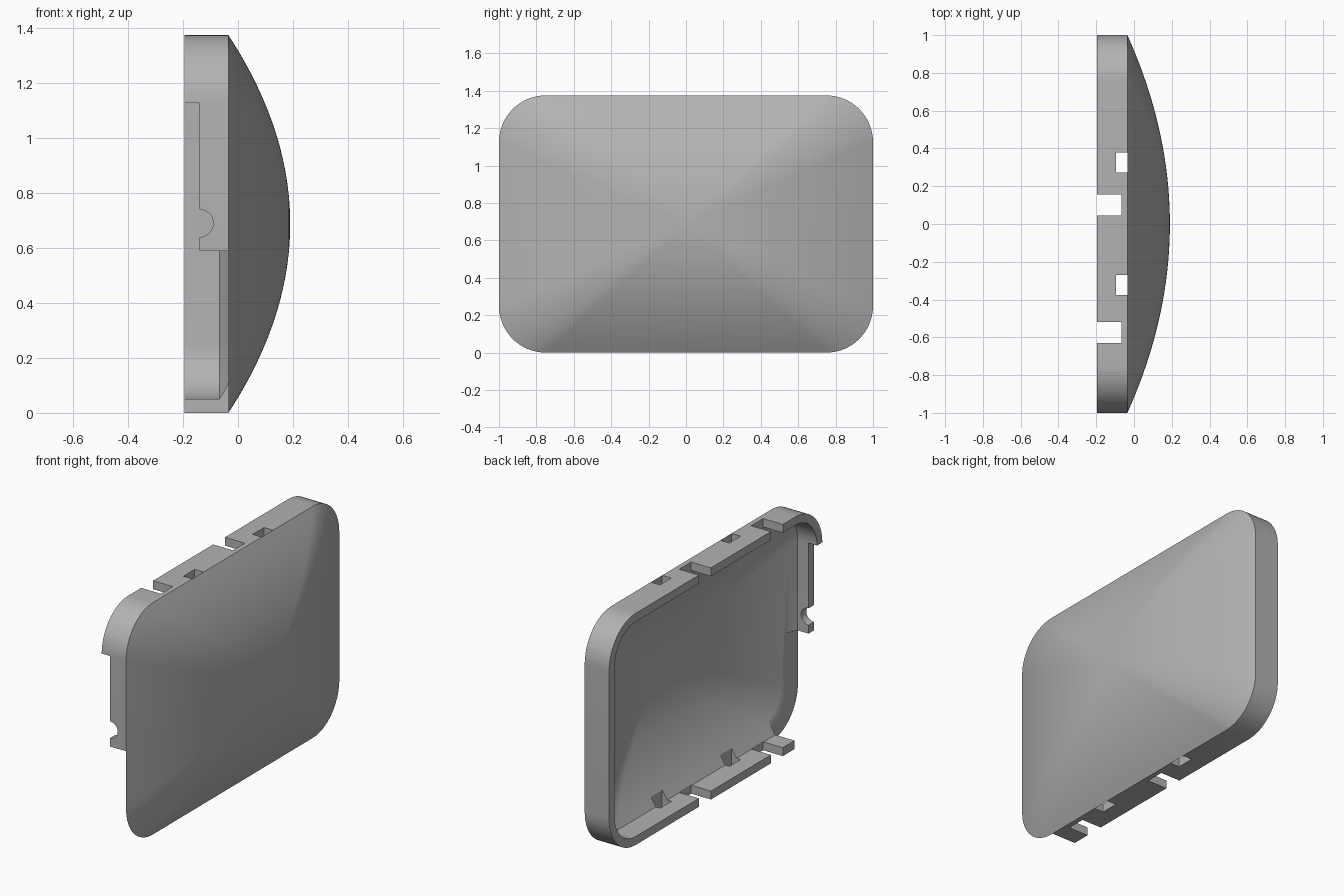
import bpy, bmesh, math

cube = bpy.data.objects.get("Cube")
if cube:
    bpy.data.objects.remove(cube, do_unlink=True)

# One flat grey for the whole cover
grey = bpy.data.materials.new("grey plastic")
grey.use_nodes = True
COLOUR = (0.45, 0.45, 0.45, 1)
grey.diffuse_color = COLOUR
grey.node_tree.nodes["Principled BSDF"].inputs["Base Color"].default_value = COLOUR

HALF_Y, HALF_Z, RADIUS, WALL = 1.0, 0.6875, 0.25, 0.05
BACK, SEAM, APEX = -0.195, -0.035, 0.19
INNER_SEAM = -0.068
STEPS, CORNER = 20, 16


def outline(inset):
    """Rounded rectangle as (y, z) offsets from the centre."""
    r = RADIUS - inset
    pts = []
    for q, (sy, sz) in enumerate([(1, 1), (-1, 1), (-1, -1), (1, -1)]):
        for i in range(CORNER + 1):
            a = (q + i / CORNER) * math.pi / 2
            pts.append((sy * (HALF_Y - RADIUS) + r * math.cos(a),
                        sz * (HALF_Z - RADIUS) + r * math.sin(a)))
    return pts


def rings(bm, inset, seam, apex):
    """Straight wall, then domed face of shrinking outlines; returns the open rim."""
    base = outline(inset)
    levels = [(1, BACK)]
    for i in range(STEPS):
        t = 1 - i / STEPS
        levels.append((t, seam + (apex - seam) * (1 - t * t)))
    loops = [[bm.verts.new((x, y * t, z * t + HALF_Z)) for y, z in base]
             for t, x in levels]
    n = len(base)
    for a, b in zip(loops, loops[1:]):
        for i in range(n):
            j = (i + 1) % n
            bm.faces.new((a[i], a[j], b[j], b[i]))
    tip = bm.verts.new((apex, 0, HALF_Z))
    for i in range(n):
        bm.faces.new((loops[-1][i], loops[-1][(i + 1) % n], tip))
    return loops[0]


def finish(bm, name):
    bmesh.ops.recalc_face_normals(bm, faces=bm.faces)
    mesh = bpy.data.meshes.new(name)
    bm.to_mesh(mesh)
    bm.free()
    mesh.materials.append(grey)
    obj = bpy.data.objects.new(name, mesh)
    bpy.context.collection.objects.link(obj)
    return obj


# Hollow domed cover
bm = bmesh.new()
outer = rings(bm, 0, SEAM, APEX)
inner = rings(bm, WALL, INNER_SEAM, APEX - 0.045)
for i in range(len(outer)):
    j = (i + 1) % len(outer)
    bm.faces.new((outer[i], outer[j], inner[j], inner[i]))
cover = finish(bm, "domed_cover")


def cut(obj, cutter):
    cutter.hide_render = True
    mod = obj.modifiers.new("cut", "BOOLEAN")
    mod.operation, mod.solver, mod.object = "DIFFERENCE", "EXACT", cutter
    bpy.context.view_layer.objects.active = obj
    bpy.ops.object.modifier_apply(modifier=mod.name)
    bpy.data.objects.remove(cutter, do_unlink=True)


def box(x, y, z):
    bm = bmesh.new()
    bmesh.ops.create_cube(bm, size=1)
    for v in bm.verts:
        v.co = [lo + (c + 0.5) * (hi - lo) for c, (lo, hi) in zip(v.co, (x, y, z))]
    return finish(bm, "cutter")


THROUGH = (-0.1, 1.5)
# Open notches in the rim, top and bottom
for y in (-0.63, 0.045):
    cut(cover, box((-0.3, -0.065), (y, y + 0.112), THROUGH))
# Clip holes beside the dome seam
for y in (-0.377, 0.273):
    cut(cover, box((-0.095, SEAM), (y, y + 0.106), THROUGH))
# Removed lower corner of the front wall
cut(cover, box((-0.3, SEAM), (-1.1, -0.74), (-0.1, 0.59)))
# Lowered edge of the front wall
cut(cover, box((-0.3, -0.14), (-1.1, -0.8), (0.5, 1.127)))

# Half-round cable notch in the lowered edge
bpy.ops.mesh.primitive_cylinder_add(vertices=32, radius=0.05, depth=0.4,
                                    location=(-0.14, -1, 0.69),
                                    rotation=(math.pi / 2, 0, 0))
cut(cover, bpy.context.object)

# Smooth dome, crisp edges
bpy.ops.object.select_all(action="DESELECT")
cover.select_set(True)
bpy.context.view_layer.objects.active = cover
bpy.ops.object.shade_smooth_by_angle(angle=math.radians(30))
